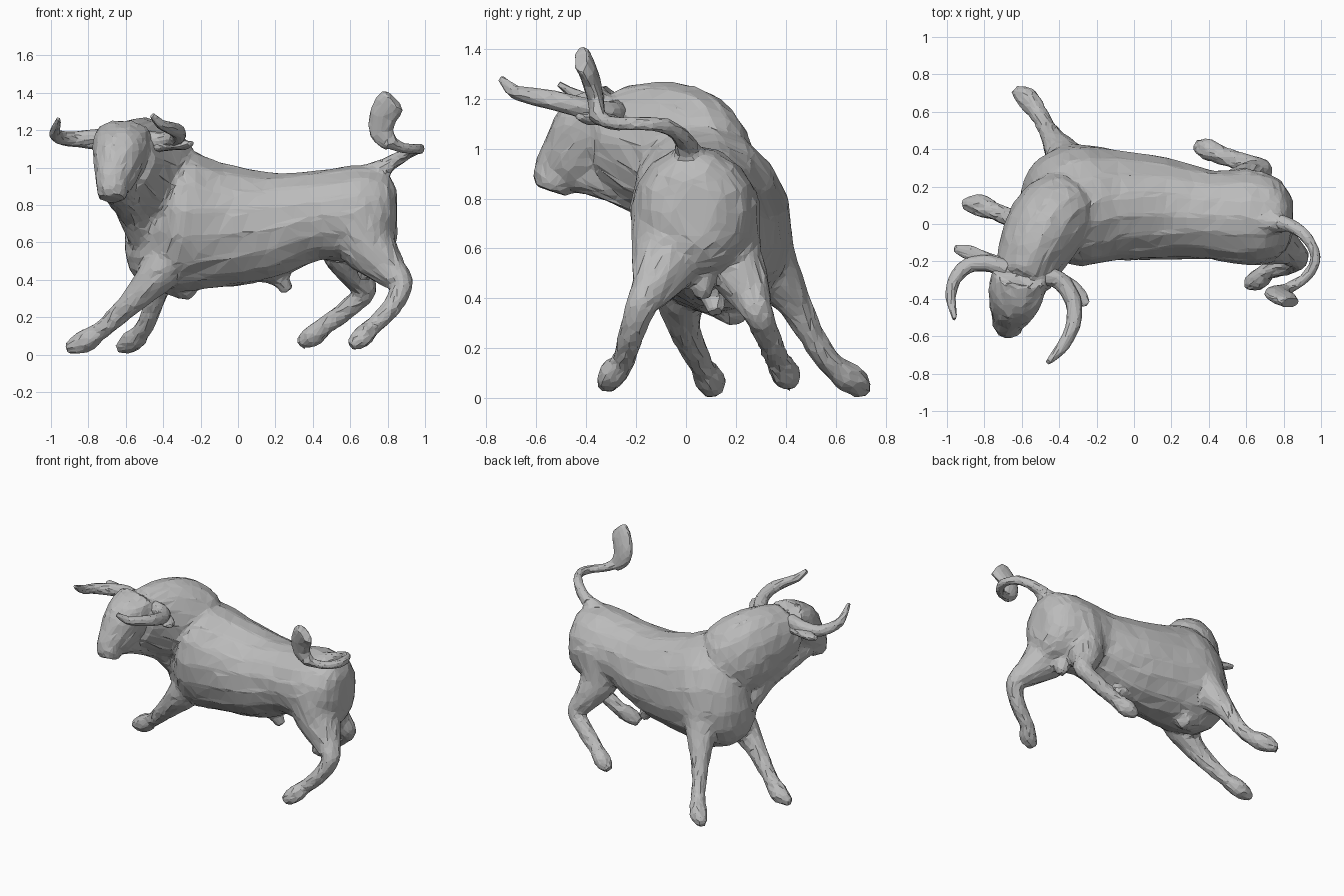
import bpy, bmesh, math, random
from mathutils import Vector

random.seed(4)
if "Cube" in bpy.data.objects:
    bpy.data.objects.remove(bpy.data.objects["Cube"])

stone = bpy.data.materials.new("stone_grey")
stone.use_nodes = True
GREY = (0.5, 0.5, 0.5, 1)
stone.diffuse_color = GREY
stone.node_tree.nodes["Principled BSDF"].inputs["Base Color"].default_value = GREY


def smooth_path(points, steps=4):
    """Catmull-Rom interpolation of rows (x, y, z, width, height, tilt)."""
    rows = [tuple(p) + (p[3],) * (5 - len(p)) for p in points]
    rows = [r + (0,) * (6 - len(r)) for r in rows]
    out = []
    for i in range(len(rows) - 1):
        a, b = rows[max(i - 1, 0)], rows[i]
        c, d = rows[i + 1], rows[min(i + 2, len(rows) - 1)]
        for s in range(steps):
            t = s / steps
            out.append([q + 0.5 * t * (r - p + t * (2*p - 5*q + 4*r - u + t * (3*(q - r) + u - p)))
                        for p, q, r, u in zip(a, b, c, d)])
    return out + [list(rows[-1])]


def loft(bm, points, ref=(0, 0, 1), sides=16):
    """Closed tube of elliptical rings along a smoothed path."""
    path = smooth_path(points)
    centres = [Vector(p[:3]) for p in path]
    rings = []
    for i, (c, p) in enumerate(zip(centres, path)):
        tangent = centres[min(i + 1, len(path) - 1)] - centres[max(i - 1, 0)]
        side = tangent.cross(Vector(ref)).normalized()
        up = side.cross(tangent).normalized()
        ring = []
        for k in range(sides):
            a = math.tau * k / sides
            u, v = p[3] * math.cos(a), p[4] * math.sin(a)
            ct, st = math.cos(p[5]), math.sin(p[5])
            ring.append(bm.verts.new(c + side * (u * ct - v * st) + up * (u * st + v * ct)))
        rings.append(ring)
    for a, b in zip(rings, rings[1:]):
        for k in range(sides):
            n = (k + 1) % sides
            bm.faces.new((a[k], a[n], b[n], b[k]))
    bm.faces.new(rings[0][::-1])
    bm.faces.new(rings[-1])


def sculpt(name, parts, voxel, faces, smooth, rough):
    """Fuse the lofts into one skin, then facet it like chiselled clay."""
    bm = bmesh.new()
    for part in parts:
        loft(bm, *part)
    bmesh.ops.recalc_face_normals(bm, faces=bm.faces)
    mesh = bpy.data.meshes.new(name)
    bm.to_mesh(mesh)
    bm.free()
    obj = bpy.data.objects.new(name, mesh)
    bpy.context.collection.objects.link(obj)
    bpy.context.view_layer.objects.active = obj
    fuse = obj.modifiers.new("fuse", 'REMESH')
    fuse.mode, fuse.voxel_size = 'VOXEL', voxel
    soften = obj.modifiers.new("soften", 'SMOOTH')
    soften.factor, soften.iterations = 0.5, smooth
    bpy.ops.object.modifier_apply(modifier="fuse")
    bpy.ops.object.modifier_apply(modifier="soften")
    facet = obj.modifiers.new("facet", 'DECIMATE')
    triangles = sum(len(p.vertices) - 2 for p in obj.data.polygons)
    facet.ratio = min(1, faces / triangles)
    bpy.ops.object.modifier_apply(modifier="facet")
    for v in obj.data.vertices:
        v.co += v.normal * random.uniform(-rough, rough)
    obj.data.materials.clear()
    obj.data.materials.append(stone)
    obj.data.shade_flat()
    return obj


# Barrel, rolled toward the front at the shoulders
torso = [(.85, .03, .75, .08, .12), (.83, .03, .75, .14, .18), (.77, .03, .75, .21, .245),
         (.62, .035, .75, .255, .26), (.4, .05, .74, .24, .24, .05), (.15, .08, .69, .275, .295, .1),
         (-.1, .1, .69, .3, .34, .2), (-.3, .1, .71, .32, .39, .3), (-.42, .09, .72, .28, .38, .3),
         (-.5, .07, .73, .2, .31, .2), (-.55, .05, .74, .1, .2)]
neck = [(-.26, .18, .82, .1), (-.36, .1, .88, .2, .23), (-.46, 0, .97, .215, .275),
        (-.54, -.15, 1.02, .19, .255), (-.6, -.3, 1.06, .155, .19)]
dewlap = [(-.66, -.46, .91, .08), (-.63, -.3, .88, .095), (-.55, -.08, .77, .1),
          (-.47, .06, .56, .09), (-.38, .14, .43, .1), (-.24, .2, .33, .05)]
head = [(-.61, -.27, 1.19, .15, .09), (-.63, -.37, 1.09, .15, .15), (-.65, -.45, .98, .12, .135),
        (-.67, -.51, .91, .09, .105), (-.67, -.53, .86, .085, .085), (-.67, -.54, .83, .065, .065)]
tail_root = [(.66, .02, .9, .11), (.75, .01, .98, .06), (.84, -.01, 1.03, .035)]
sheath = [(.17, .1, .46, .08), (.23, .11, .4, .05), (.265, .12, .34, .035)]
pouch = [(.68, .06, .6, .04), (.68, .065, .53, .047), (.68, .068, .46, .05), (.68, .07, .4, .035)]

# Striding legs, hip or shoulder down to hoof
fore_right = [(-.3, .02, .62, .16), (-.42, -.02, .44, .11), (-.55, -.01, .3, .07),
              (-.68, .04, .175, .052), (-.75, .07, .115, .05), (-.83, .1, .065, .062), (-.92, .11, .03, .025)]
fore_left = [(-.32, .25, .66, .17), (-.38, .37, .48, .1), (-.43, .45, .35, .065),
             (-.47, .52, .22, .05), (-.51, .59, .13, .05), (-.57, .67, .07, .06), (-.64, .72, .03, .03)]
hind_right = [(.63, -.03, .75, .195), (.7, -.07, .58, .155), (.81, -.13, .45, .095), (.875, -.18, .37, .062),
              (.82, -.22, .25, .052), (.72, -.25, .15, .047), (.66, -.3, .09, .058), (.6, -.32, .045, .035)]
hind_left = [(.6, .11, .75, .195), (.57, .17, .58, .14), (.63, .25, .43, .09), (.68, .29, .34, .06),
             (.58, .33, .24, .053), (.46, .37, .15, .05), (.39, .4, .095, .06), (.33, .42, .055, .03)]

parts = [(p,) for p in (torso, neck, dewlap, head, tail_root, sheath)]
parts += [(limb, (0, 1, 0)) for limb in (pouch, fore_right, fore_left, hind_right, hind_left)]
sculpt("body", parts, .016, 6000, 6, .004)

# Horns and ears
horns = {
    "left_horn": [(-.5, -.28, 1.15, .05), (-.4, -.3, 1.14, .048), (-.33, -.4, 1.16, .044),
                  (-.32, -.52, 1.19, .04), (-.36, -.62, 1.21, .034), (-.41, -.69, 1.23, .027),
                  (-.46, -.74, 1.28, .016)],
    "right_horn": [(-.68, -.24, 1.16, .05), (-.78, -.21, 1.16, .045), (-.88, -.22, 1.15, .042),
                   (-.95, -.28, 1.16, .036), (-.98, -.37, 1.18, .03), (-.97, -.45, 1.22, .022),
                   (-.96, -.51, 1.26, .012)],
    "left_ear": [(-.46, -.27, 1.11, .04, .03), (-.36, -.33, 1.12, .05, .03),
                 (-.29, -.39, 1.12, .045, .025), (-.25, -.43, 1.13, .02, .015)],
    "right_ear": [(-.7, -.22, 1.12, .04, .03), (-.8, -.19, 1.13, .045, .03),
                  (-.89, -.15, 1.14, .04, .025), (-.96, -.13, 1.15, .02, .015)],
}
for name, path in horns.items():
    sculpt(name, [(path,)], .008, 260, 2, .002)

# Curled tail with a flat upright tuft
tail = [(.78, .01, 1.0, .045), (.86, -.02, 1.05, .035), (.93, -.08, 1.09, .03), (.97, -.17, 1.1, .028),
        (.94, -.26, 1.1, .028), (.87, -.32, 1.11, .028), (.79, -.36, 1.14, .035)]
tuft = [(.82, -.35, 1.12, .04, .03), (.77, -.36, 1.19, .065, .032), (.775, -.38, 1.27, .075, .036),
        (.805, -.4, 1.33, .08, .036), (.835, -.42, 1.36, .07, .03)]
sculpt("tail", [(tail,), (tuft, (0, 1, 0))], .009, 600, 2, .003)
